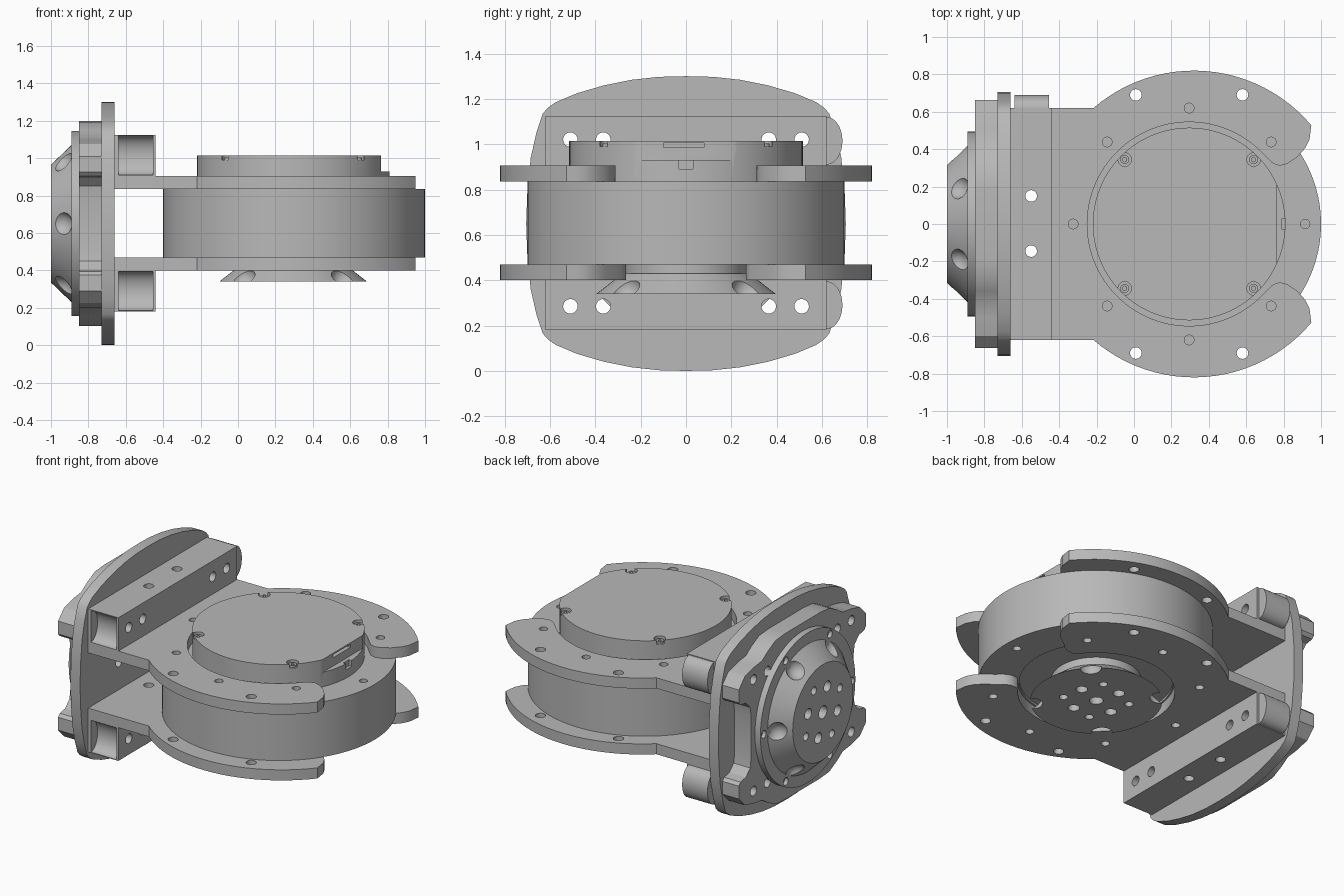
import bpy, bmesh
from math import sin, cos, pi, radians, atan2
from mathutils import Matrix, Vector

cube = bpy.data.objects.get("Cube")
if cube:
    bpy.data.objects.remove(cube, do_unlink=True)

metal = bpy.data.materials.new("grey_metal")
GREY = (0.48, 0.48, 0.48, 1)
metal.use_nodes = True
metal.diffuse_color = GREY
metal.node_tree.nodes["Principled BSDF"].inputs["Base Color"].default_value = GREY

CX, CZ = 0.295, 0.65      # drum axis x, flange axis height


def cone(bm, axis, u, v, a, b, r1, r2=None, n=24):
    """Cylinder or cone along Z at (x,y) or along X at (y,z), from a to b."""
    m = (a + b) / 2
    if axis == 'Z':
        mat = Matrix.Translation((u, v, m))
    else:
        mat = Matrix.Translation((m, u, v)) @ Matrix.Rotation(pi / 2, 4, 'Y')
    bmesh.ops.create_cone(bm, cap_ends=True, segments=n, radius1=r1,
                          radius2=r1 if r2 is None else r2, depth=b - a, matrix=mat)


def prism(bm, axis, pts, a, b):
    """Extrude an outline given as (x,y) along Z or as (y,z) along X."""
    put = (lambda p, h: (p[0], p[1], h)) if axis == 'Z' else (lambda p, h: (h, p[0], p[1]))
    f = bm.faces.new([bm.verts.new(put(p, a)) for p in pts])
    g = bmesh.ops.extrude_face_region(bm, geom=[f])
    bmesh.ops.translate(bm, vec=Vector(put((0, 0), b - a)),
                        verts=[e for e in g['geom'] if isinstance(e, bmesh.types.BMVert)])


def box(bm, x0, x1, y0, y1, z0, z1):
    prism(bm, 'Z', [(x0, y0), (x1, y0), (x1, y1), (x0, y1)], z0, z1)


def make(name, bm):
    bmesh.ops.recalc_face_normals(bm, faces=bm.faces)
    me = bpy.data.meshes.new(name)
    bm.to_mesh(me)
    bm.free()
    ob = bpy.data.objects.new(name, me)
    bpy.context.collection.objects.link(ob)
    me.materials.append(metal)
    return ob


def part(name, build, cut=None):
    """Build a part, carve the cutters out of it and smooth it."""
    bm = bmesh.new()
    build(bm)
    ob = make(name, bm)
    bpy.ops.object.select_all(action='DESELECT')
    ob.select_set(True)
    bpy.context.view_layer.objects.active = ob
    if cut:
        bm = bmesh.new()
        cut(bm)
        tool = make("cutter", bm)
        tool.hide_render = True
        mod = ob.modifiers.new("cut", 'BOOLEAN')
        mod.operation, mod.solver, mod.object = 'DIFFERENCE', 'EXACT', tool
        mod.use_self = True
        bpy.ops.object.modifier_apply(modifier=mod.name)
        bpy.data.objects.remove(tool, do_unlink=True)
    bpy.ops.object.shade_smooth_by_angle(angle=radians(30))
    return ob


def ring(n, r, start=0.0):
    return [(r * cos(start + 2 * pi * i / n), r * sin(start + 2 * pi * i / n)) for i in range(n)]


def quad_mirror(q):
    """Full outline from one quadrant running from the u axis to the v axis."""
    half = q + [(-u, v) for u, v in q[-2::-1]]
    return [(u, CZ + v) for u, v in half + [(u, -v) for u, v in half[-2:0:-1]]]


# Actuator drum
def drum_cut(bm):
    cone(bm, 'Z', 0.915, 0, 0.79, 0.9, 0.025)
    cone(bm, 'Z', 0.915, 0, 0.42, 0.52, 0.025)
    cone(bm, 'Z', CX, 0, 0.40, 0.485, 0.46, n=96)

part("actuator_drum", lambda bm: cone(bm, 'Z', 0.30, 0, 0.47, 0.835, 0.70, n=128), drum_cut)


# Cap on top of the drum, with a connector flat and screw notches
def cap_cut(bm):
    box(bm, 0.765, 0.95, -0.4, 0.4, 0.93, 1.1)
    box(bm, 0.72, 0.80, -0.10, 0.08, 0.985, 1.005)
    box(bm, 0.79, 0.90, -0.03, 0.03, 0.89, 0.96)
    for u, v in ring(4, 0.487, pi / 4):
        cone(bm, 'Z', CX + u, v, 0.99, 1.1, 0.036)

part("drum_cap", lambda bm: cone(bm, 'Z', CX, 0, 0.82, 1.015, 0.515, n=96), cap_cut)


def cap_screws(bm):
    for u, v in ring(4, 0.487, pi / 4):
        cone(bm, 'Z', CX + u, v, 0.98, 1.003, 0.024, n=16)

part("cap_screws", cap_screws,
     lambda bm: [cone(bm, 'Z', CX + u, v, 0.993, 1.1, 0.012, n=6) for u, v in ring(4, 0.487, pi / 4)])


# Open C-shaped bracket plates above and below the drum
def c_plate(inner, tip):
    outer = [(-0.67, 0.62), (-0.25, 0.62)]
    for i in range(25):
        a = radians(131 - i * 91 / 24)
        outer.append((0.32 + 0.82 * cos(a), 0.82 * sin(a)))
    outer += tip
    a0 = atan2(tip[-1][1], tip[-1][0] - CX)
    arc = [(CX + inner * cos(a0 + (2 * pi - 2 * a0) * i / 72),
            inner * sin(a0 + (2 * pi - 2 * a0) * i / 72)) for i in range(1, 72)]
    return outer + arc + [(x, -y) for x, y in reversed(outer)]

ROUND = [(0.943, 0.49), (0.938, 0.45), (0.915, 0.405), (0.87, 0.355), (0.82, 0.322)]
TOP_TIP = ROUND + [(0.78, 0.312), (0.745, 0.322), (0.72, 0.345)]
LOW_TIP = ROUND + [(0.78, 0.285), (0.74, 0.265), (0.70, 0.265), (0.68, 0.272)]


def bracket_cut(z0, z1, sink):
    def cut(bm):
        for u, v in ring(8, 0.62, 0)[1:]:
            cone(bm, 'Z', CX + u, v, z0 - 0.02, z1 + 0.02, 0.026)
        for x in (0.01, 0.58):
            for y in (-0.69, 0.69):
                cone(bm, 'Z', x, y, z0 - 0.02, z1 + 0.02, 0.031)
        for y in (-0.145, 0.15):
            cone(bm, 'Z', -0.55, y, z0 - 0.02, z1 + 0.02, 0.031)
    return cut

for name, z0, z1, inner, tip in (("upper_bracket_plate", 0.835, 0.905, 0.545, TOP_TIP),
                                 ("lower_bracket_plate", 0.40, 0.47, 0.47, LOW_TIP)):
    part(name, lambda bm: prism(bm, 'Z', c_plate(inner, tip), z0, z1), bracket_cut(z0, z1, 0))


# Output horn under the drum
def horn_holes(bm, axis, u0, v0, a, b):
    cone(bm, axis, u0, v0, a, b, 0.042)
    for u, v in ring(4, 0.16, 0.3):
        cone(bm, axis, u0 + u, v0 + v, a, b, 0.035)
    for u, v in ring(4, 0.20, 0.3 + pi / 4):
        cone(bm, axis, u0 + u, v0 + v, a, b, 0.026)


def dimples(bm, pts, r):
    for p in pts:
        bmesh.ops.create_uvsphere(bm, u_segments=24, v_segments=12, radius=r,
                                  matrix=Matrix.Translation(p))


def low_horn_cut(bm):
    horn_holes(bm, 'Z', CX, 0, 0.30, 0.39)
    dimples(bm, [(CX + u, v, 0.37) for u, v in ring(4, 0.385, pi / 4)], 0.07)

def low_horn(bm):
    cone(bm, 'Z', CX, 0, 0.34, 0.43, 0.395, 0.28, n=96)

part("lower_horn", low_horn, low_horn_cut)
part("lower_horn_neck", lambda bm: cone(bm, 'Z', CX, 0, 0.425, 0.50, 0.27, n=64))


# Rounded end plate
END = [(0.705, 0), (0.70, 0.14), (0.685, 0.29), (0.66, 0.40), (0.632, 0.485), (0.61, 0.51),
       (0.575, 0.535), (0.48, 0.575), (0.36, 0.61), (0.24, 0.634), (0.12, 0.647), (0, 0.65)]
MOUNT = [(y, z) for y in (-0.51, -0.365, 0.365, 0.51) for z in (0.285, 1.02)]


def mount_cut(a, b):
    return lambda bm: [cone(bm, 'X', y, z, a, b, 0.032) for y, z in MOUNT]


def end_cut(bm):
    mount_cut(-0.8, -0.6)(bm)
    cone(bm, 'X', 0, CZ, -0.70, -0.6, 0.07)
    for u, v in ring(8, 0.30):
        if abs(v) < 0.25:
            cone(bm, 'X', u, CZ + v, -0.70, -0.6, 0.03)

part("end_plate", lambda bm: prism(bm, 'X', quad_mirror(END), -0.73, -0.66), end_cut)

# Eared flange behind the end plate
EARS = [(0.535, 0), (0.535, 0.14), (0.545, 0.20), (0.59, 0.245), (0.645, 0.255), (0.663, 0.275),
        (0.663, 0.36), (0.60, 0.425), (0.50, 0.45), (0.42, 0.46), (0.36, 0.50), (0.28, 0.54),
        (0.18, 0.548), (0, 0.548)]
part("eared_flange", lambda bm: prism(bm, 'X', quad_mirror(EARS), -0.85, -0.73), mount_cut(-0.9, -0.7))


# Stepped ring and domed output horn on the end
def ring_cut(bm):
    for u, v in ring(6, 0.46):
        cone(bm, 'X', u, CZ + v, -0.95, -0.865, 0.025)

part("flange_ring", lambda bm: cone(bm, 'X', 0, CZ, -0.89, -0.84, 0.495, n=96), ring_cut)


def end_horn_cut(bm):
    horn_holes(bm, 'X', 0, CZ, -1.1, -0.94)
    dimples(bm, [(-0.955, u, CZ + v) for u, v in ring(6, 0.405)], 0.07)

part("end_horn", lambda bm: cone(bm, 'X', 0, CZ, -1.0, -0.88, 0.315, 0.43, n=96), end_horn_cut)


# Mounting blocks: rounded tongue on the back end, matching socket on the front end
def tongue(bm, zc, y0, shift, x0, x1):
    arc = [(0.62 + shift + 0.07 * cos(a), zc + 0.105 * sin(a))
           for a in [pi * (i / 16 - 0.5) for i in range(17)]]
    prism(bm, 'X', [(y0, zc - 0.105)] + arc + [(y0, zc + 0.105)], x0, x1)


for name, z0, z1 in (("upper_block", 0.905, 1.125), ("lower_block", 0.18, 0.40)):
    zc = (z0 + z1) / 2

    def block_cut(bm):
        mount_cut(-0.7, -0.4)(bm)
        for y in (-0.145, 0.15):
            cone(bm, 'Z', -0.55, y, z0 - 0.05, z1 + 0.05, 0.031)
        tongue(bm, zc, -0.70, -1.24, -0.64, -0.455)

    part(name, lambda bm: box(bm, -0.66, -0.44, -0.62, 0.62, z0, z1), block_cut)
    part(name + "_tongue", lambda bm: tongue(bm, zc, 0.60, 0, -0.64, -0.455))
